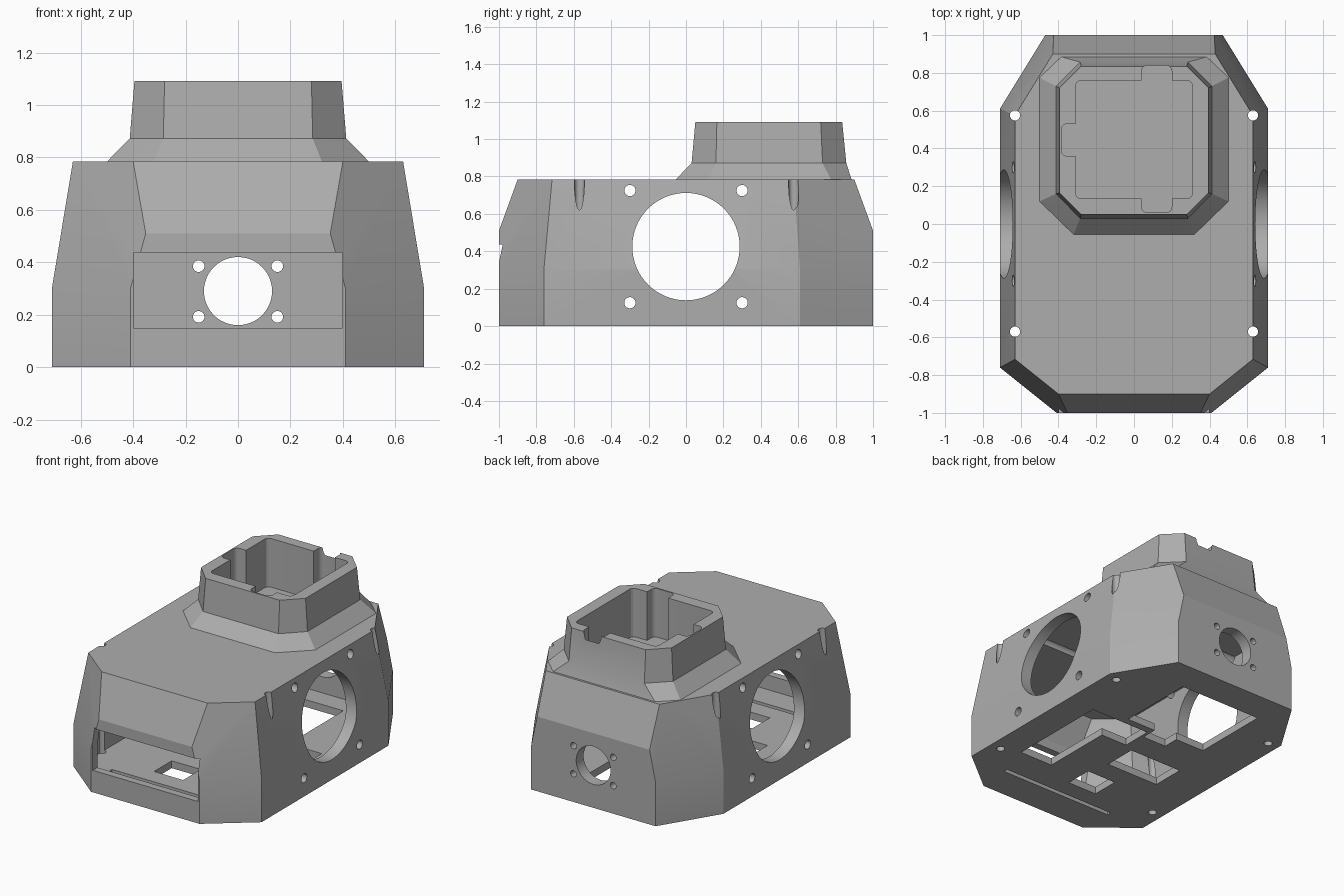
import bpy, bmesh, math
from mathutils import Matrix, Vector

if "Cube" in bpy.data.objects:
    bpy.data.objects.remove(bpy.data.objects["Cube"])

grey = bpy.data.materials.new("housing grey")
grey.diffuse_color = (0.42, 0.42, 0.42, 1)
grey.use_nodes = True
grey.node_tree.nodes["Principled BSDF"].inputs["Base Color"].default_value = grey.diffuse_color


def finish(bm, name):
    bmesh.ops.recalc_face_normals(bm, faces=bm.faces)
    me = bpy.data.meshes.new(name)
    bm.to_mesh(me)
    bm.free()
    ob = bpy.data.objects.new(name, me)
    bpy.context.collection.objects.link(ob)
    me.materials.append(grey)
    return ob


def hull(name, half):
    """Convex solid from the +x half of its corners."""
    bm = bmesh.new()
    vs = [bm.verts.new((s * x, y, z)) for x, y, z in half for s in (1, -1)]
    r = bmesh.ops.convex_hull(bm, input=vs)
    junk = [v for v in r["geom_interior"] + r["geom_unused"] if isinstance(v, bmesh.types.BMVert)]
    bmesh.ops.delete(bm, geom=list(set(junk)), context='VERTS')
    bmesh.ops.dissolve_limit(bm, angle_limit=0.03, verts=bm.verts, edges=bm.edges)
    return finish(bm, name)


def box(x0, x1, y0, y1, z0, z1, r=0):
    bm = bmesh.new()
    bmesh.ops.create_cube(bm, size=1)
    for v in bm.verts:
        v.co = ((x0 + x1) / 2 + v.co.x * (x1 - x0), (y0 + y1) / 2 + v.co.y * (y1 - y0),
                (z0 + z1) / 2 + v.co.z * (z1 - z0))
    if r:
        up = [e for e in bm.edges if abs(e.verts[0].co.z - e.verts[1].co.z) > 1e-4]
        bmesh.ops.bevel(bm, geom=up, offset=r, segments=4, profile=0.5, affect='EDGES')
    return finish(bm, "cutter")


def rod(axis, centre, r, length, n=24):
    bm = bmesh.new()
    rot = Vector((0, 0, 1)).rotation_difference(Vector(axis)).to_matrix().to_4x4()
    bmesh.ops.create_cone(bm, cap_ends=True, segments=n, radius1=r, radius2=r, depth=length,
                          matrix=Matrix.Translation(centre) @ rot)
    return finish(bm, "cutter")


def boolean(ob, tool, op='DIFFERENCE'):
    m = ob.modifiers.new("cut", 'BOOLEAN')
    m.operation, m.object, m.solver = op, tool, 'EXACT'
    bpy.context.view_layer.objects.active = ob
    bpy.ops.object.modifier_apply(modifier=m.name)
    bpy.data.objects.remove(tool)


# Faceted outer shell
body = hull("housing", [
    (.41, -1, 0), (.71, -.76, 0), (.71, .61, 0), (.47, 1, 0),
    (.41, -1, .3), (.71, -.76, .3), (.71, .61, .3), (.47, 1, .3),
    (.352, -1, .51), (.425, 1, .51),
    (.40, -.9, .784), (.63, -.716, .784), (.63, .575, .784), (.43, .9, .784)])

# Hollow inside
boolean(body, hull("cavity", [
    (.398, -.95, .05), (.63, -.76, .05), (.63, .58, .05), (.43, .92, .05),
    (.398, -.95, .3), (.63, -.76, .3), (.63, .58, .3), (.43, .92, .3),
    (.34, -.95, .5), (.39, .92, .5),
    (.37, -.86, .72), (.56, -.70, .72), (.56, .55, .72), (.39, .83, .72)]))

# Tower with flared skirt
skirt = [(.32, -.055, .784), (.5, .12, .784), (.5, .775, .784), (.385, .885, .784)]
collar = [(.285, .03, .872), (.413, .16, .872), (.413, .73, .872), (.285, .857, .872)]
rim = [(.28, .05, 1.092), (.395, .165, 1.092), (.395, .72, 1.092), (.28, .835, 1.092)]
low = [(x, y, .75) for x, y, z in skirt]
boolean(body, hull("skirt", skirt + low + collar), 'UNION')
boolean(body, hull("tower", [(x, y, .83) for x, y, z in collar] + collar + rim), 'UNION')

# Tower socket and its three key slots
boolean(body, box(-.31, .31, .135, .76, .76, 1.3, .03))
boolean(body, box(.04, .20, .06, .84, .76, 1.3, .03))
boolean(body, box(-.385, -.2, .36, .53, .76, 1.3, .03))

# Front opening
boolean(body, box(-.398, .398, -1.2, -.9, .15, .437))

# Side ports with screw holes
boolean(body, rod((1, 0, 0), (0, 0, .425), .287, 2, 64))
for y in (-.3, .3):
    for z in (.125, .725):
        boolean(body, rod((1, 0, 0), (0, y, z), .03, 2))

# Rear port with screw holes
boolean(body, rod((0, 1, 0), (0, 1, .29), .13, .5, 48))
for x in (-.15, .15):
    for z in (.192, .385):
        boolean(body, rod((0, 1, 0), (x, 1, z), .022, .5))

# Vertical pin holes in the corners
for x in (-.63, .63):
    for y in (-.57, .575):
        boolean(body, rod((0, 0, 1), (x, y, .4), .027, 1.2))

# Floor cut-outs: slot and windows
for x0, x1, y0, y1 in ((-.43, .43, -.775, -.745), (.25, .5, -.52, .19), (.05, .4, -.02, .19),
                       (-.42, -.02, -.28, -.05), (-.2, .02, -.62, -.43),
                       (-.37, .25, .24, .78), (-.15, .03, .13, .3)):
    boolean(body, box(x0, x1, y0, y1, -.1, .1))

# Smooth the round holes, keep the facets sharp
bpy.ops.object.select_all(action='DESELECT')
body.select_set(True)
bpy.context.view_layer.objects.active = body
bpy.ops.object.shade_smooth_by_angle(angle=math.radians(16))
